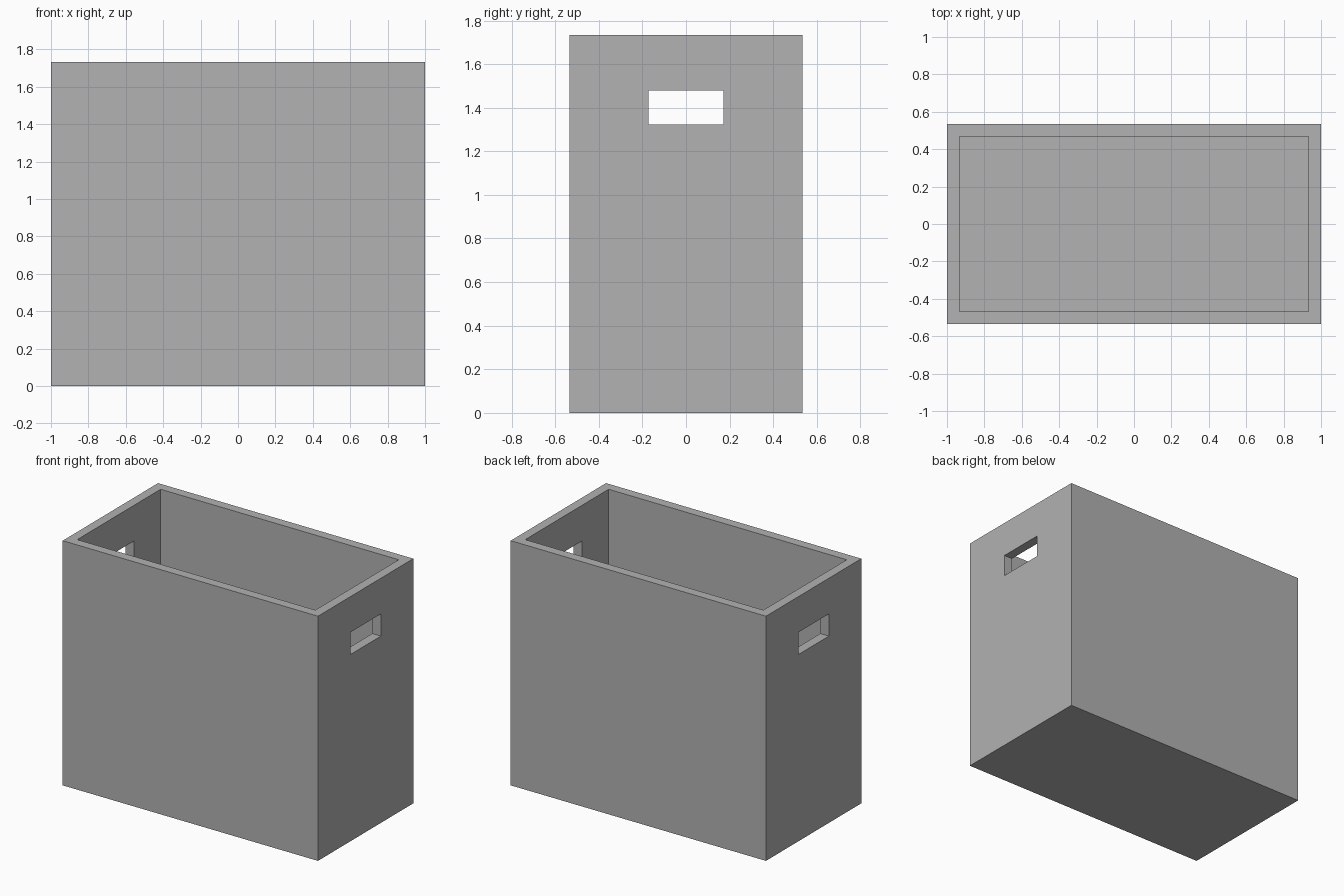
import bpy

cube = bpy.data.objects.get("Cube")
if cube:
    bpy.data.objects.remove(cube, do_unlink=True)

WIDTH, DEPTH, HEIGHT = 2.0, 1.067, 1.733
WALL = 0.067
HOLE_WIDTH, HOLE_LOW, HOLE_HIGH = 0.342, 1.323, 1.48

grey = bpy.data.materials.new("plain grey")
grey.use_nodes = True
colour = (0.445, 0.445, 0.445, 1.0)
grey.diffuse_color = colour
grey.node_tree.nodes["Principled BSDF"].inputs["Base Color"].default_value = colour


def box(name, width, depth, low, high):
    """Box centred on x and y, between two heights."""
    bpy.ops.mesh.primitive_cube_add(size=1, location=(0, 0, (low + high) / 2))
    obj = bpy.context.object
    obj.name = obj.data.name = name
    obj.scale = (width, depth, high - low)
    bpy.ops.object.transform_apply(location=True, rotation=False, scale=True)
    obj.data.materials.append(grey)
    return obj


def cut(target, cutter):
    """Subtract the cutter from the target, then discard it."""
    cutter.hide_render = True
    mod = target.modifiers.new("cut", "BOOLEAN")
    mod.operation = "DIFFERENCE"
    mod.solver = "EXACT"
    mod.object = cutter
    bpy.context.view_layer.objects.active = target
    bpy.ops.object.modifier_apply(modifier=mod.name)
    bpy.data.objects.remove(cutter, do_unlink=True)


# Open-topped bin with a floor as thick as its walls
bin_body = box("bin_body", WIDTH, DEPTH, 0, HEIGHT)
cut(bin_body, box("cavity_cutter", WIDTH - 2 * WALL, DEPTH - 2 * WALL, WALL, HEIGHT + 1))

# Hand hole through both end walls
cut(bin_body, box("hand_hole_cutter", WIDTH + 1, HOLE_WIDTH, HOLE_LOW, HOLE_HIGH))
